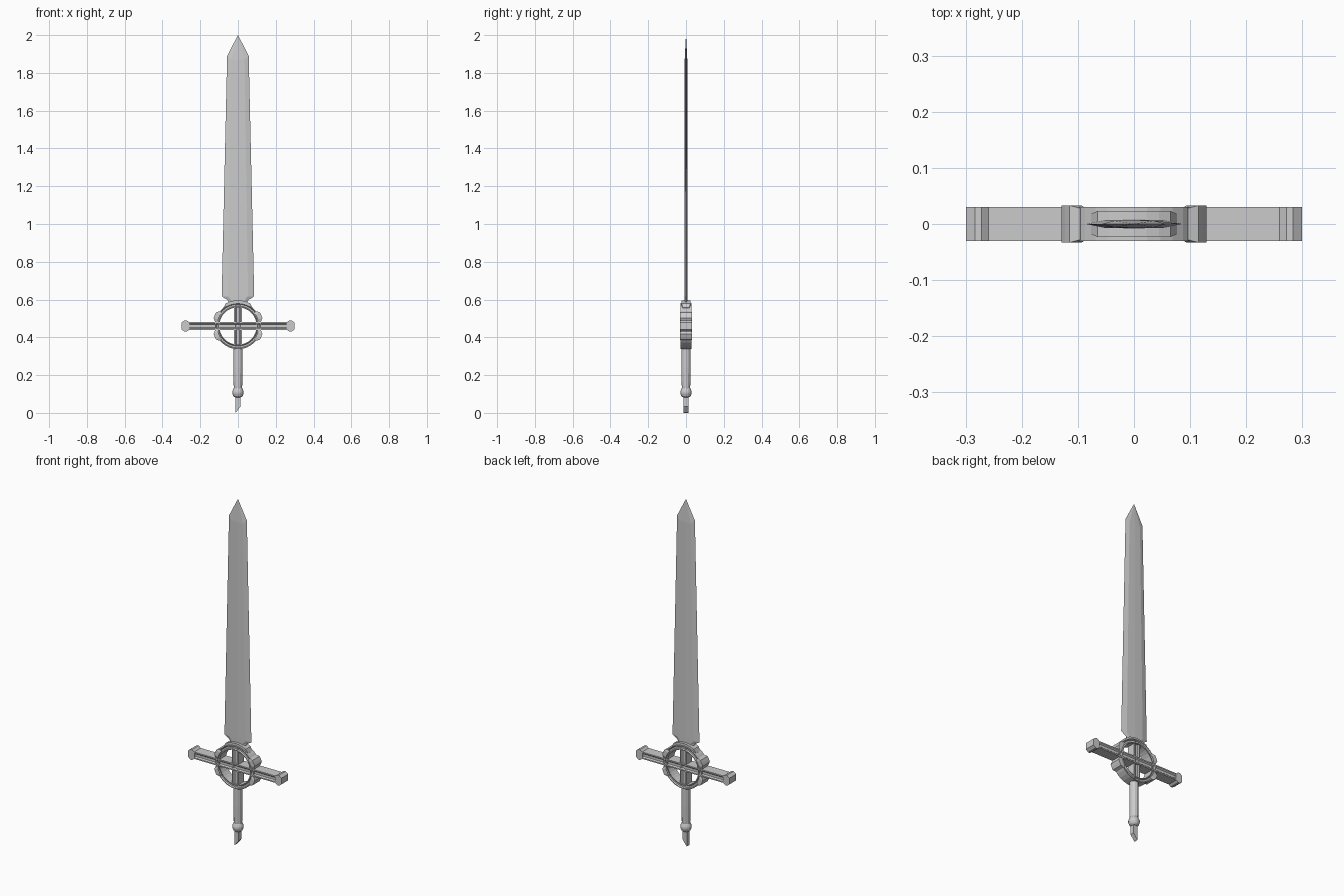
import bpy, bmesh, math
from mathutils import Vector

if "Cube" in bpy.data.objects:
    bpy.data.objects.remove(bpy.data.objects["Cube"])

RING_Z = 0.46


def make(name, verts, faces):
    me = bpy.data.meshes.new(name)
    me.from_pydata(verts, [], faces)
    bm = bmesh.new()
    bm.from_mesh(me)
    bmesh.ops.remove_doubles(bm, verts=bm.verts, dist=1e-5)
    bmesh.ops.recalc_face_normals(bm, faces=bm.faces)
    bm.to_mesh(me)
    bm.free()
    ob = bpy.data.objects.new(name, me)
    bpy.context.collection.objects.link(ob)
    return ob


def loft(name, loops, closed=False):
    """Skin a list of equal-length vertex loops, capping the ends unless closed."""
    n, m = len(loops[0]), len(loops)
    verts = [v for loop in loops for v in loop]
    faces = []
    for i in range(m if closed else m - 1):
        a, b = i * n, ((i + 1) % m) * n
        faces += [(a + j, a + (j + 1) % n, b + (j + 1) % n, b + j) for j in range(n)]
    if not closed:
        faces += [tuple(range(n)), tuple(range((m - 1) * n, m * n))]
    return make(name, verts, faces)


def prism(name, outline, y, inset=1.0):
    """Extrude an (x, z) outline symmetrically through the thickness."""
    return loft(name, [[(px, s * y, pz) for px, pz in outline] for s in (-1, 1)])


def arc_block(name, a0, a1, r0, r1, y, taper, steps):
    """Curved plate on the ring between two angles in degrees, with slanted ends."""
    loops = []
    for i in range(steps + 1):
        t = math.radians(a0 + (a1 - a0) * i / steps)
        end = i in (0, steps)
        r, w = (r1 - taper, y - taper * 0.4) if end else (r1, y)
        loops.append([(q * math.cos(t), s, RING_Z + q * math.sin(t))
                      for q, s in ((r0, -w), (r, -w), (r, w), (r0, w))])
    return loft(name, loops)


def lathe(name, profile, sides):
    loops = [[(r * math.cos(2 * math.pi * k / sides), r * math.sin(2 * math.pi * k / sides), z)
              for k in range(sides)] for r, z in profile]
    return loft(name, loops)


# Blade: thin section with a central ridge and ground edges
def blade_loop(w, t, z, ze=None):
    ze = z if ze is None else ze
    f = w * 0.62
    return [(-w, 0, ze), (-f, -t * 0.85, z), (0, -t, z), (f, -t * 0.85, z),
            (w, 0, ze), (f, t * 0.85, z), (0, t, z), (-f, t * 0.85, z)]


loft("blade", [blade_loop(0.045, 0.008, 0.575), blade_loop(0.055, 0.008, 0.597),
               blade_loop(0.086, 0.008, 0.617), blade_loop(0.057, 0.007, 1.87, 1.89),
               blade_loop(0.0003, 0.0003, 2.0)])

# Grooved section shared by the guard bar, upright and ring: (depth, width)
half = [(-0.030, 0.020), (-0.030, 0.013), (-0.023, 0.007)]
front = half + [(d, -w) for d, w in reversed(half)]
section = front + [(-d, -w) for d, w in front]

# Ring
SEG = 32
ring = []
for k in range(SEG):
    t = 2 * math.pi * k / SEG
    ring.append([((0.111 + w * 0.6) * math.cos(t), d, RING_Z + (0.111 + w * 0.6) * math.sin(t))
                 for d, w in section])
loft("ring", ring, closed=True)

# Crossguard bar and upright inside the ring
loft("crossguard", [[(x, d, RING_Z + w) for d, w in section] for x in (-0.28, 0.28)])
loft("upright", [[(w, d * 0.85, z) for d, w in section] for z in (0.352, 0.57)])

# Flared guard ends and the small lugs on the ring
for s, side in ((-1, "left"), (1, "right")):
    top = [(0.258, 0.019), (0.272, 0.030), (0.283, 0.030), (0.299, 0.018)]
    outline = [(s * x, RING_Z + z) for x, z in top]
    outline += [(s * x, RING_Z - z) for x, z in reversed(top)]
    prism("guard_end_" + side, outline, 0.0305)
    for v, level in ((-1, "lower"), (1, "upper")):
        mid = 25 if s == 1 else 155
        arc_block(f"ring_lug_{side}_{level}", v * mid - 14, v * mid + 14,
                  0.110, 0.136, 0.033, 0.012, 4)

# Collar where the blade meets the ring
arc_block("blade_collar", 52, 128, 0.112, 0.136, 0.023, 0.012, 8)

# Grip and pommel knob
lathe("grip", [(0.020, 0.09), (0.022, 0.12), (0.0245, 0.24), (0.0245, 0.345)], 12)
knob = lathe("pommel_knob", [(0.016, 0.082), (0.025, 0.090), (0.030, 0.103),
                             (0.030, 0.114), (0.025, 0.127), (0.020, 0.135)], 16)

# Tang stub with a slanted broken end
prism("tang_stub", [(-0.014, 0.095), (-0.014, 0.0), (-0.009, 0.004),
                    (0.013, 0.033), (0.013, 0.095)], 0.012)
